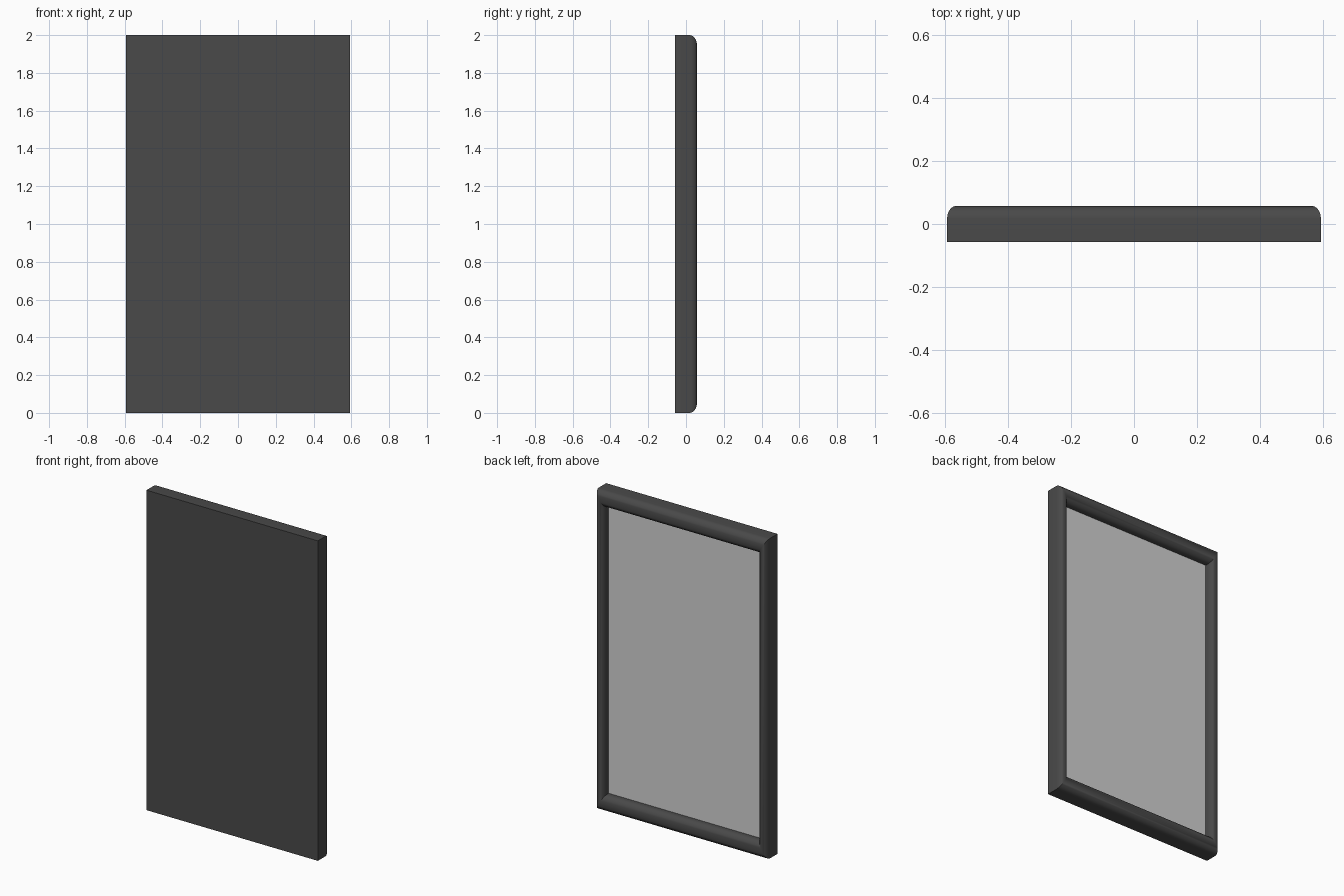
import bpy, bmesh, math

cube = bpy.data.objects.get("Cube")
if cube:
    bpy.data.objects.remove(cube, do_unlink=True)

HALF_W, HALF_H, HALF_D = 0.5925, 1.0, 0.0575
BORDER = 0.1       # moulding width as a share of each half size
SHOULDER = 0.017   # depth where the rounded moulding begins
PANEL_Y = 0.002


def material(name, value):
    mat = bpy.data.materials.new(name)
    mat.use_nodes = True
    colour = (value, value, value, 1)
    mat.diffuse_color = colour
    mat.node_tree.nodes["Principled BSDF"].inputs["Base Color"].default_value = colour
    return mat


def add_object(name, bm, mat):
    bmesh.ops.recalc_face_normals(bm, faces=bm.faces)
    mesh = bpy.data.meshes.new(name)
    bm.to_mesh(mesh)
    bm.free()
    mesh.materials.append(mat)
    obj = bpy.data.objects.new(name, mesh)
    bpy.context.collection.objects.link(obj)
    return obj


def ring(bm, inset, y):
    """Rectangle of four mitre corners, inset in proportion to the outline."""
    s = 1 - inset
    return [bm.verts.new((sx * HALF_W * s, y, HALF_H + sz * HALF_H * s))
            for sx, sz in ((-1, -1), (1, -1), (1, 1), (-1, 1))]


charcoal = material("charcoal frame", 0.067)
grey = material("light grey panel", 0.64)

# Frame: rounded moulding swept round the outline, closed by a flat backing
profile = [(0, -HALF_D)]
steps = 16
for i in range(steps + 1):
    a = math.pi * i / steps
    profile.append((BORDER / 2 * (1 - math.cos(a)),
                    SHOULDER + (HALF_D - SHOULDER) * math.sin(a)))
profile.append((BORDER, PANEL_Y - 0.004))

bm = bmesh.new()
rings = [ring(bm, inset, y) for inset, y in profile]
for a, b in zip(rings, rings[1:]):
    for i in range(4):
        j = (i + 1) % 4
        bm.faces.new((a[i], a[j], b[j], b[i]))
bm.faces.new(rings[0])
bm.faces.new(rings[-1])
frame = add_object("frame", bm, charcoal)
bpy.ops.object.select_all(action='DESELECT')
frame.select_set(True)
bpy.context.view_layer.objects.active = frame
bpy.ops.object.shade_smooth_by_angle(angle=math.radians(35))

# Panel: thin plate set inside the moulding
bm = bmesh.new()
bmesh.ops.create_cube(bm, size=1)
for v in bm.verts:
    v.co.x *= 2 * HALF_W * (1 - BORDER)
    v.co.z = HALF_H + v.co.z * 2 * HALF_H * (1 - BORDER)
    v.co.y = PANEL_Y - 0.003 + v.co.y * 0.006
add_object("picture_panel", bm, grey)
